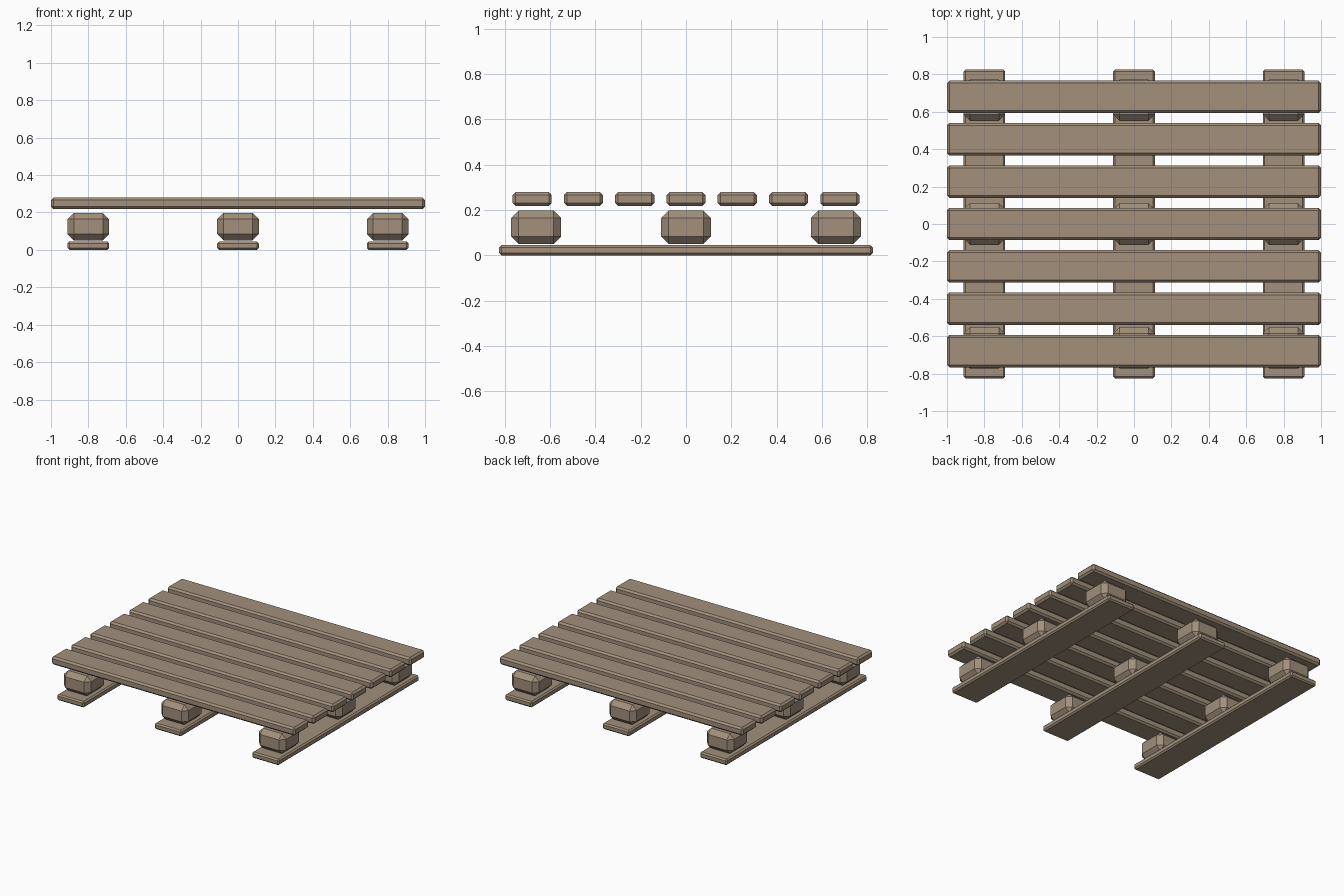
import bpy, bmesh
from mathutils import Vector

if "Cube" in bpy.data.objects:
    bpy.data.objects.remove(bpy.data.objects["Cube"])

wood = bpy.data.materials.new("wood")
wood.diffuse_color = (0.36, 0.28, 0.20, 1)
wood.use_nodes = True
wood.node_tree.nodes["Principled BSDF"].inputs["Base Color"].default_value = wood.diffuse_color


def chamfered_box(name, center, size, chamfer):
    """Box with a single flat chamfer on every edge."""
    bm = bmesh.new()
    bmesh.ops.create_cube(bm, size=1)
    bmesh.ops.scale(bm, vec=Vector(size), verts=bm.verts)
    bmesh.ops.bevel(bm, geom=bm.edges[:], offset=chamfer, segments=1,
                    profile=0.5, affect='EDGES')
    bmesh.ops.recalc_face_normals(bm, faces=bm.faces)
    mesh = bpy.data.meshes.new(name)
    bm.to_mesh(mesh)
    bm.free()
    mesh.materials.append(wood)
    ob = bpy.data.objects.new(name, mesh)
    ob.location = center
    bpy.context.collection.objects.link(ob)
    return ob


# Seven deck boards across the top
for i in range(7):
    chamfered_box(f"deck_board_{i + 1}", (0, (i - 3) * 0.2265, 0.249),
                  (2.0, 0.173, 0.06), 0.013)

for col, x in enumerate((-0.8, 0, 0.8), 1):
    # Bottom runner, front to back
    chamfered_box(f"bottom_runner_{col}", (x, 0, 0.0225),
                  (0.222, 1.65, 0.045), 0.01)
    # Three spacer blocks on each runner
    for row, y in enumerate((-0.662, 0, 0.662), 1):
        chamfered_box(f"spacer_block_{col}_{row}", (x, y, 0.124),
                      (0.222, 0.222, 0.148), 0.034)
